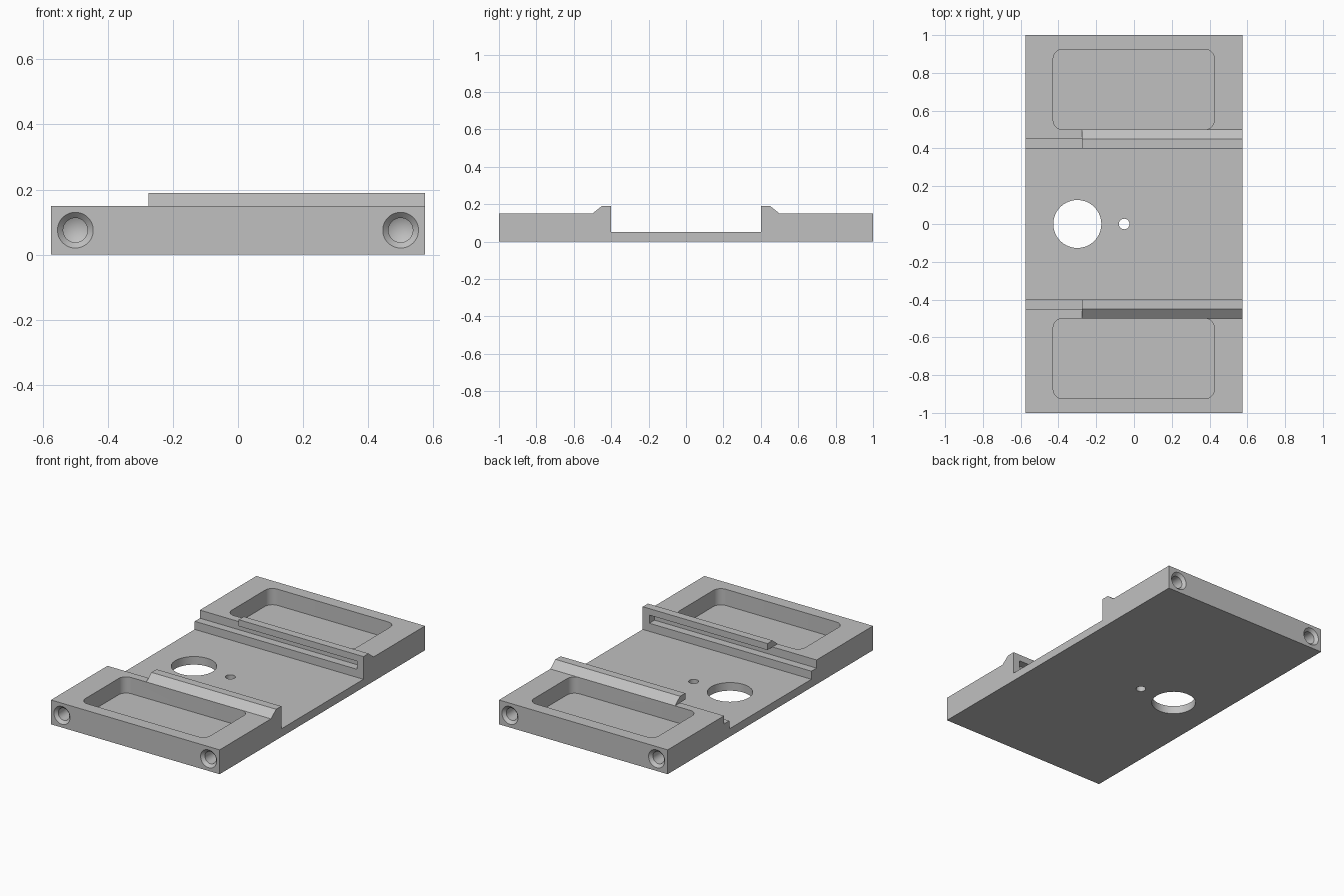
import bpy, bmesh
from math import pi, sin, cos
from mathutils import Vector

cube = bpy.data.objects.get("Cube")
if cube:
    bpy.data.objects.remove(cube, do_unlink=True)

grey = bpy.data.materials.new("plain_grey")
grey.use_nodes = True
grey.diffuse_color = (0.53, 0.53, 0.53, 1)
grey.node_tree.nodes["Principled BSDF"].inputs["Base Color"].default_value = grey.diffuse_color


def make_object(name, bm):
    bmesh.ops.recalc_face_normals(bm, faces=bm.faces)
    mesh = bpy.data.meshes.new(name)
    bm.to_mesh(mesh)
    bm.free()
    mesh.materials.append(grey)
    obj = bpy.data.objects.new(name, mesh)
    bpy.context.collection.objects.link(obj)
    return obj


def prism(name, outline, along):
    """Extrude a closed 3D outline along a vector."""
    bm = bmesh.new()
    face = bm.faces.new([bm.verts.new(p) for p in outline])
    out = bmesh.ops.extrude_face_region(bm, geom=[face])["geom"]
    verts = [v for v in out if isinstance(v, bmesh.types.BMVert)]
    bmesh.ops.translate(bm, verts=verts, vec=Vector(along))
    return make_object(name, bm)


def box(name, low, high):
    (x0, y0, z0), (x1, y1, z1) = low, high
    outline = [(x0, y0, z0), (x1, y0, z0), (x1, y1, z0), (x0, y1, z0)]
    return prism(name, outline, (0, 0, z1 - z0))


def circle(x, y, z, r, steps=64):
    return [(x + r * cos(2 * pi * i / steps), y + r * sin(2 * pi * i / steps), z)
            for i in range(steps)]


def rounded_rect(x0, x1, y0, y1, z, r, steps=8):
    corners = [(x1 - r, y1 - r), (x0 + r, y1 - r), (x0 + r, y0 + r), (x1 - r, y0 + r)]
    points = []
    for k, (cx, cy) in enumerate(corners):
        for i in range(steps + 1):
            a = pi / 2 * (k + i / steps)
            points.append((cx + r * cos(a), cy + r * sin(a), z))
    return points


def screw_hole(name, x, side):
    """Countersunk blind hole with a drill tip, entering an end face."""
    profile = [(0, -0.02), (0.055, -0.02), (0.055, 0), (0.0375, 0.0175),
               (0.0375, 0.13), (0, 0.15)]
    bm = bmesh.new()
    verts = [bm.verts.new((x + r, side * (1 - d), 0.075)) for r, d in profile]
    edges = [bm.edges.new(pair) for pair in zip(verts, verts[1:])]
    bmesh.ops.spin(bm, geom=verts + edges, cent=(x, 0, 0.075), axis=(0, 1, 0),
                   angle=2 * pi, steps=48)
    bmesh.ops.remove_doubles(bm, verts=bm.verts, dist=1e-5)
    return make_object(name, bm)


# Channel-shaped body with a sloped lip on both inner walls
half = [(0.4, 0.05), (0.4, 0.19), (0.45, 0.19), (0.5, 0.15), (1, 0.15), (1, 0)]
section = half + [(-y, z) for y, z in reversed(half)]
body = prism("mounting_plate", [(-0.575, y, z) for y, z in section], (1.15, 0, 0))

# Lip stops short of one side; shelf and slot run along the inner walls
cutters = [
    box("lip_cutter", (-0.7, -0.7, 0.15), (-0.275, 0.7, 0.3)),
    box("slot_cutter", (-0.7, -0.45, 0.1), (0.53, 0.45, 0.15)),
    prism("large_hole_cutter", circle(-0.3, 0, -0.1, 0.127), (0, 0, 0.2)),
    prism("small_hole_cutter", circle(-0.052, 0, -0.1, 0.028, 32), (0, 0, 0.2)),
]

# Pockets and screw holes at both ends
for side in (-1, 1):
    y0, y1 = sorted((side * 0.5, side * 0.925))
    cutters.append(prism("pocket_cutter",
                         rounded_rect(-0.428, 0.425, y0, y1, 0.05, 0.05), (0, 0, 0.3)))
    for x in (-0.5, 0.5):
        cutters.append(screw_hole("screw_hole_cutter", x, side))

bpy.ops.object.select_all(action="DESELECT")
bpy.context.view_layer.objects.active = body
body.select_set(True)
for cutter in cutters:
    cutter.hide_render = True
    mod = body.modifiers.new(cutter.name, "BOOLEAN")
    mod.operation = "DIFFERENCE"
    mod.solver = "EXACT"
    mod.object = cutter
    bpy.ops.object.modifier_apply(modifier=mod.name)
for cutter in cutters:
    bpy.data.objects.remove(cutter, do_unlink=True)

bpy.ops.object.shade_smooth_by_angle(angle=pi / 8)
